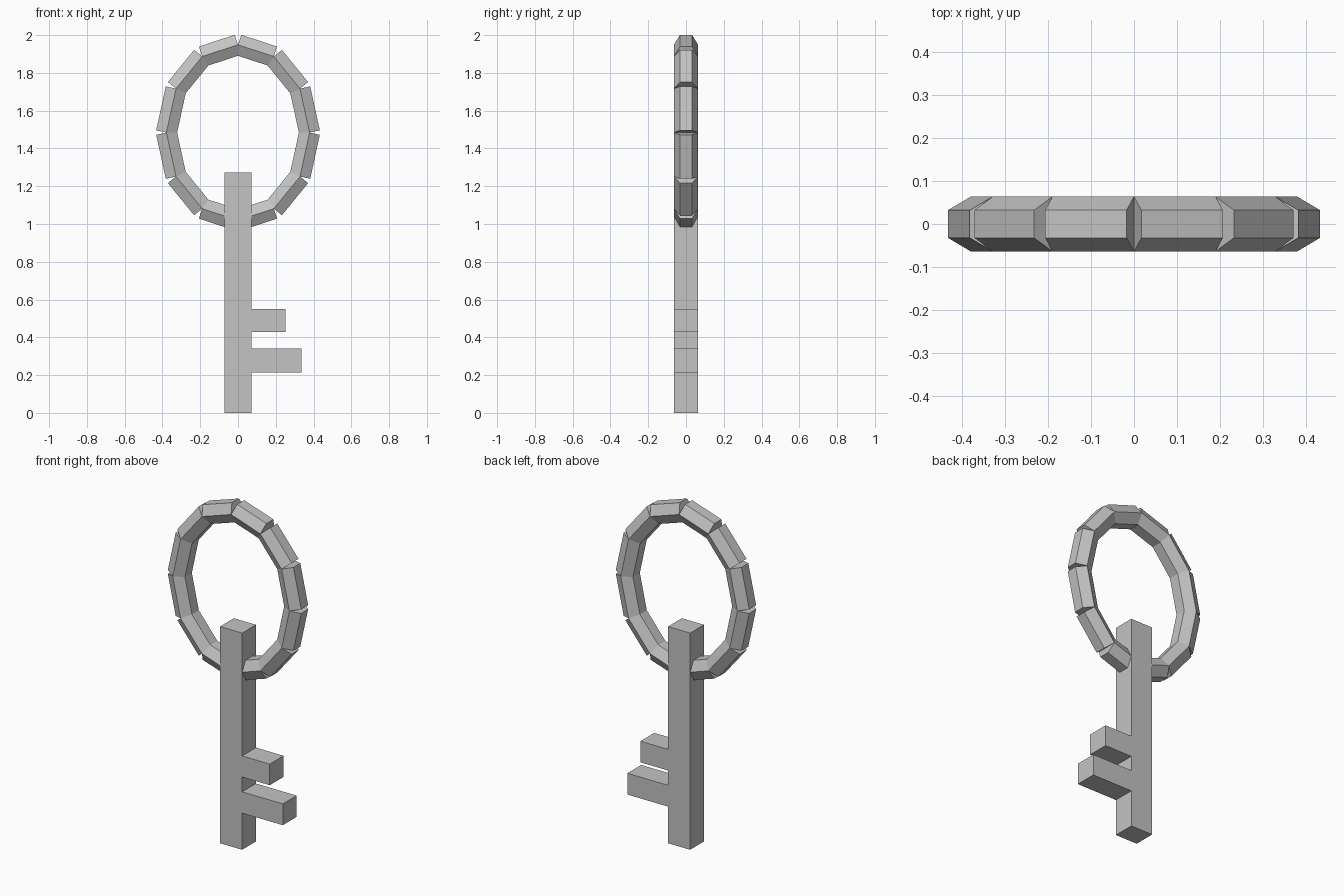
import bpy
import bmesh
from math import sin, cos, pi
from mathutils import Vector, Matrix

if "Cube" in bpy.data.objects:
    bpy.data.objects.remove(bpy.data.objects["Cube"], do_unlink=True)

HALF = 0.064               # half thickness of the whole key
RING_A, RING_B = 0.379, 0.465
RING_Z = 1.484
SEGMENTS = 12

metal = bpy.data.materials.new("grey_metal")
metal.use_nodes = True
grey = (0.55, 0.55, 0.55, 1)
metal.diffuse_color = grey
metal.node_tree.nodes["Principled BSDF"].inputs["Base Color"].default_value = grey


def finish(name, bm):
    bmesh.ops.recalc_face_normals(bm, faces=bm.faces[:])
    mesh = bpy.data.meshes.new(name)
    bm.to_mesh(mesh)
    bm.free()
    mesh.materials.append(metal)
    obj = bpy.data.objects.new(name, mesh)
    bpy.context.collection.objects.link(obj)
    return obj


# Shaft with two teeth: one outline pushed through the thickness
W = 0.072
teeth = [(0.215, 0.34, 0.336), (0.427, 0.551, 0.251)]
outline = [(-W, 0), (W, 0)]
for low, high, reach in teeth:
    outline += [(W, low), (reach, low), (reach, high), (W, high)]
outline += [(W, 1.272), (-W, 1.272)]

bm = bmesh.new()
face = bm.faces.new([bm.verts.new((x, -HALF, z)) for x, z in outline])
pushed = bmesh.ops.extrude_face_region(bm, geom=[face], use_keep_orig=True)
moved = [g for g in pushed["geom"] if isinstance(g, bmesh.types.BMVert)]
bmesh.ops.translate(bm, vec=(0, 2 * HALF, 0), verts=moved)
finish("shaft_and_teeth", bm)


# Oval bow: straight hexagonal bars between points of an ellipse
def ring_point(i):
    a = 2 * pi * i / SEGMENTS
    return Vector((RING_A * sin(a), 0, RING_Z + RING_B * cos(a)))


bm = bmesh.new()
for i in range(SEGMENTS):
    start, end = ring_point(i), ring_point(i + 1)
    along = (end - start).normalized()
    side = Vector((0, 1, 0))
    out = along.cross(side)
    turn = Matrix((side, out, along)).transposed().to_4x4()
    bmesh.ops.create_cone(
        bm, cap_ends=True, segments=6, radius1=HALF, radius2=HALF,
        depth=(end - start).length,
        matrix=Matrix.Translation((start + end) / 2) @ turn
        @ Matrix.Rotation(pi / 2, 4, "Z"))
# Turn the hexagons so a corner points to the front and back
if max(v.co.y for v in bm.verts) < HALF - 0.001:
    for i in range(SEGMENTS):
        start, end = ring_point(i), ring_point(i + 1)
        bar = bm.verts[:][i * 12:(i + 1) * 12]
        bmesh.ops.rotate(bm, verts=bar, cent=(start + end) / 2,
                         matrix=Matrix.Rotation(pi / 6, 3, end - start))
finish("bow_ring", bm)
